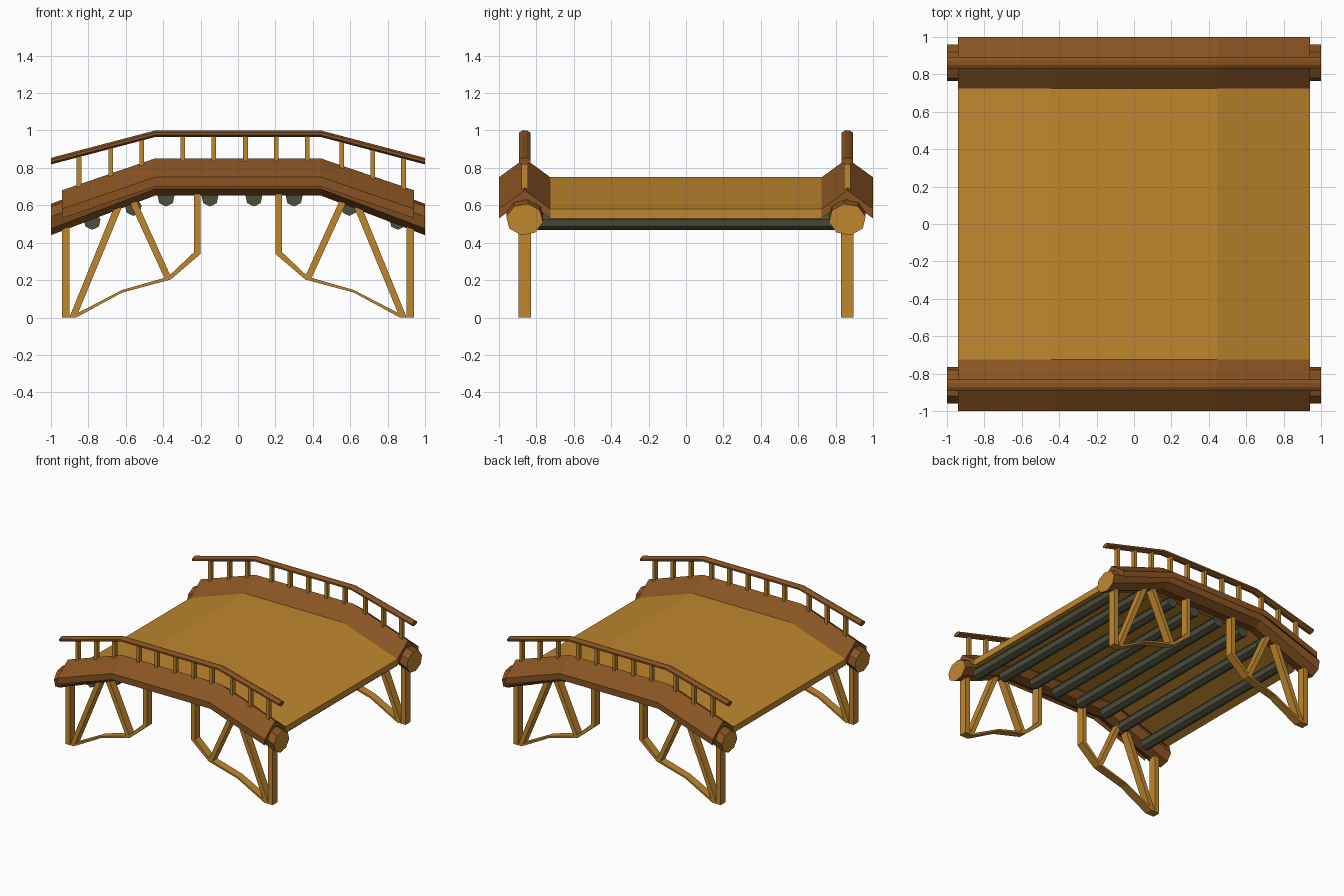
import bpy, bmesh, math

cube = bpy.data.objects.get("Cube")
if cube:
    bpy.data.objects.remove(cube, do_unlink=True)


def material(name, color):
    m = bpy.data.materials.new(name)
    m.use_nodes = True
    m.diffuse_color = (*color, 1)
    m.node_tree.nodes["Principled BSDF"].inputs["Base Color"].default_value = (*color, 1)
    return m


TAN = material("light timber", (0.53, 0.245, 0.027))
BROWN = material("brown timber", (0.25, 0.088, 0.016))
DARK = material("dark grey green timber", (0.075, 0.078, 0.045))

SIDE = 0.8625   # y of the side beams
BREAK = 0.445   # x where the span starts to slope
END = 0.942     # x where deck and curbs stop


def loft(name, rings, mats, cap_index=0):
    """Skin closed rings of points and cap both ends."""
    bm = bmesh.new()
    rows = [[bm.verts.new(p) for p in ring] for ring in rings]
    n = len(rows[0])
    for a, b in zip(rows, rows[1:]):
        for i in range(n):
            j = (i + 1) % n
            bm.faces.new((a[i], a[j], b[j], b[i]))
    for row in (rows[0], rows[-1]):
        bm.faces.new(row).material_index = cap_index
    bmesh.ops.recalc_face_normals(bm, faces=bm.faces)
    mesh = bpy.data.meshes.new(name)
    bm.to_mesh(mesh)
    bm.free()
    for m in mats:
        mesh.materials.append(m)
    obj = bpy.data.objects.new(name, mesh)
    bpy.context.scene.collection.objects.link(obj)
    return obj


def arch(name, section, x_end, z_mid, z_end, mats, cap_index=0):
    """Sweep a (y, z) section along the three-part arched span."""
    path = [(-x_end, z_end), (-BREAK, z_mid), (BREAK, z_mid), (x_end, z_end)]
    rings = [[(x, y, z + dz) for y, dz in section] for x, z in path]
    return loft(name, rings, mats, cap_index)


def prism(name, outline, y, half, mat):
    """Extrude an (x, z) outline across y."""
    rings = [[(x, y + s * half, z) for x, z in outline] for s in (-1, 1)]
    return loft(name, rings, [mat])


def oval(ry, rz, sides, turn):
    angles = [math.radians(turn) + math.tau * i / sides for i in range(sides)]
    return [(ry * math.cos(a), rz * math.sin(a)) for a in angles]


def line_height(x, z_mid, z_end, x_end):
    t = max(0, (abs(x) - BREAK) / (x_end - BREAK))
    return z_mid + (z_end - z_mid) * t


# Deck
arch("deck", [(-0.725, 0), (0.725, 0), (0.725, -0.05), (-0.725, -0.05)],
     END, 0.75, 0.58, [TAN])

# Joists under the deck
for x, z in [(-0.78, 0.515), (-0.56, 0.59), (-0.385, 0.64), (-0.15, 0.64),
             (0.085, 0.64), (0.3, 0.64), (0.595, 0.59), (0.855, 0.515)]:
    ring = oval(0.046, 0.046, 7, -90)
    loft("joist", [[(x + a, y, z + b) for a, b in ring] for y in (-0.8, 0.8)], [DARK])

# Outlines of one truss, drawn on the +x side
truss = {
    "end_post": [(0.9, 0), (END, 0), (END, 0.55), (0.9, 0.56)],
    "inner_post": [(0.2, 0.34), (0.235, 0.35), (0.235, 0.7), (0.2, 0.7)],
    "long_strut": [(0.865, 0), (0.902, 0), (0.642, 0.64), (0.6, 0.64)],
    "short_strut": [(0.355, 0.21), (0.393, 0.21), (0.59, 0.64), (0.55, 0.64)],
    "lower_brace": [(0.9, 0), (0.865, 0), (0.62, 0.133), (0.36, 0.203), (0.2, 0.34),
                    (0.235, 0.35), (0.375, 0.217), (0.62, 0.147), (0.88, 0.012)],
}

for side in (-1, 1):
    yc = side * SIDE

    # Side beam log with pale cut ends
    arch("side_beam", [(yc + side * y, z) for y, z in oval(0.1, 0.085, 8, 10)],
         1.0, 0.735, 0.524, [BROWN, TAN], 1)

    # Ridged curb over the beam
    arch("curb", [(yc + y, z) for y, z in [(-0.1375, 0), (0, 0.1), (0.1375, 0),
                                            (0.1375, -0.05), (0, 0.05), (-0.1375, -0.05)]],
         END, 0.75, 0.58, [BROWN])

    # Handrail
    arch("handrail", [(yc + y, z) for y, z in oval(0.033, 0.019, 8, 22.5)],
         1.0, 0.982, 0.836, [BROWN])

    # Balusters
    for x in (-0.85, -0.68, -0.515, -0.295, -0.13, 0.04, 0.205, 0.37, 0.555, 0.72, 0.885):
        low = line_height(x, 0.82, 0.65, END)
        high = line_height(x, 0.982, 0.836, 1.0)
        prism("baluster", [(x - 0.0125, low), (x + 0.0125, low),
                           (x + 0.0125, high), (x - 0.0125, high)], yc, 0.0175, TAN)

    # Trusses at both ends of the span
    for end in (-1, 1):
        for name, outline in truss.items():
            prism(name, [(end * x, z) for x, z in outline], yc, 0.0325, TAN)
